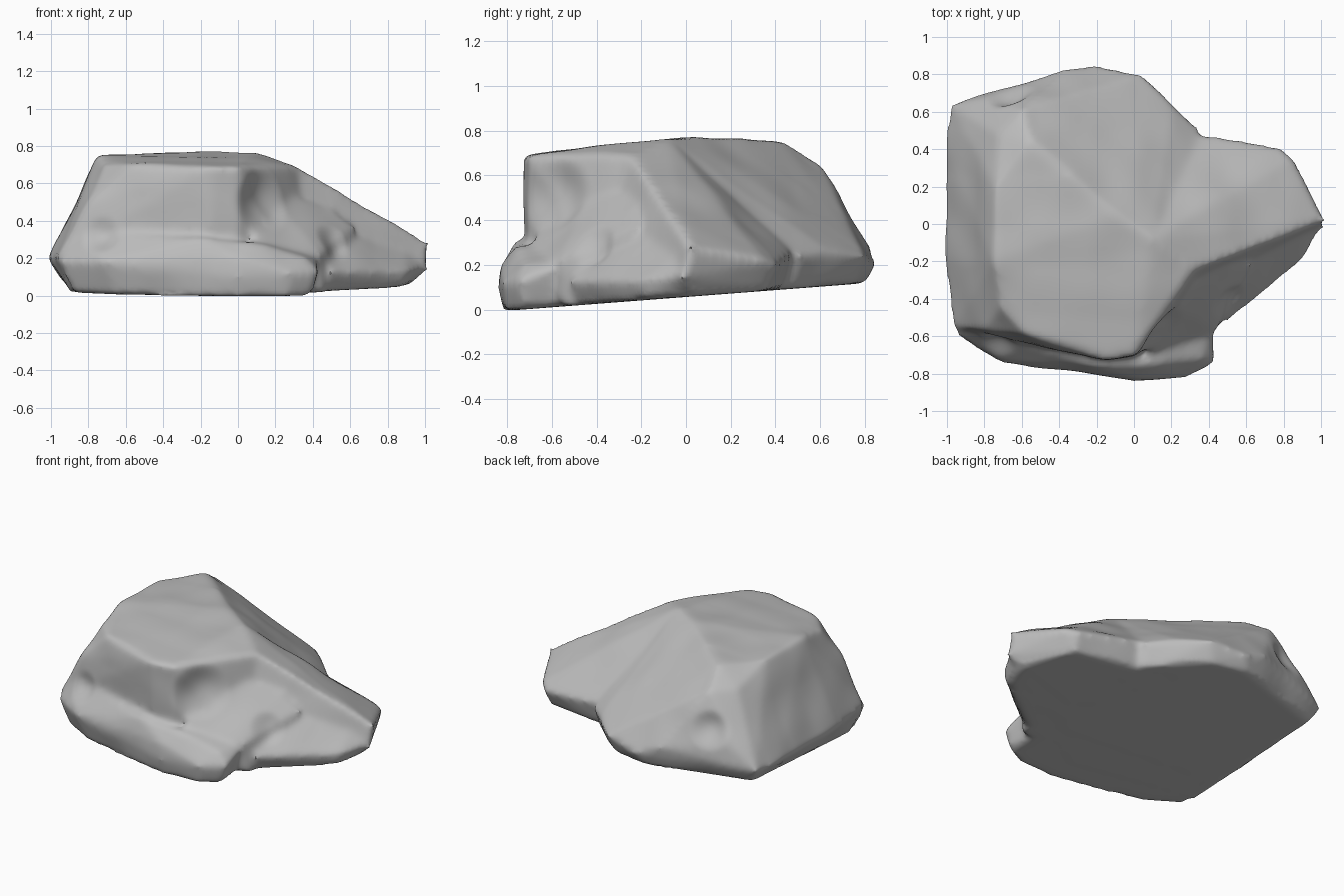
import bpy, bmesh
from mathutils import Vector, noise

cube = bpy.data.objects.get("Cube")
if cube:
    bpy.data.objects.remove(cube)


def base(x, y):
    """Point on the gently tilted flat underside."""
    return (x, y, -0.005 + 0.077 * (y + 0.8))


def add_hull(bm, points):
    """Add one chunk of stone as a closed convex hull."""
    verts = [bm.verts.new(p) for p in points]
    result = bmesh.ops.convex_hull(bm, input=verts)
    spare = set(result["geom_interior"]) | set(result["geom_unused"])
    bmesh.ops.delete(bm, geom=[v for v in spare if isinstance(v, bmesh.types.BMVert)],
                     context='VERTS')


# Main block: flat top, steep left side, long slope to the back
main_block = [
    base(-.92, .6), base(-.25, .8), base(0, .75), base(.2, .58), base(.32, .47),
    base(.4, -.4), base(0, -.66), base(-.9, -.5),
    (-.99, .64, .2), (-.8, .67, .35), (-.38, .82, .28), (-.2, .85, .2),
    (.04, .8, .24), (.21, .63, .27), (.34, .52, .24),
    (-1.01, .4, .2), (-1.01, -.2, .2), (-.97, -.56, .2),
    (-.6, .61, .65), (-.55, .44, .75), (-.73, .48, .65), (-.74, .2, .74),
    (-.75, -.2, .75), (-.72, -.45, .7), (-.8, -.57, .5),
    (-.58, -.59, .7), (-.15, -.73, .69), (0, -.71, .69),
    (-.1, .05, .775), (.1, -.08, .765), (.32, -.25, .69), (.3, -.3, .25),
    (0, -.7, .25), (-.15, -.72, .3),
]

# Pointed tongue running down to the left side
tongue = [
    base(.1, .46), base(.45, .41), base(.78, .36), base(.92, .05), base(.85, -.1),
    base(.45, -.35),
    (.1, .5, .3), (.46, .46, .24), (.79, .41, .2), (.85, .35, .22),
    (1.02, .02, .28), (1.02, -.02, .14), (.62, -.2, .28), (.42, -.32, .3),
    (.1, -.08, .765), (.32, -.25, .69), (.46, -.19, .61), (.6, -.15, .5),
]

# Low toe below the tongue
toe = [
    base(.46, -.49), base(.87, -.18), base(.92, .0), base(.3, -.2),
    (.5, -.53, .13), (.9, -.2, .13), (1, -.03, .16), (.9, -.06, .24),
    (.62, -.22, .31), (.4, -.42, .3), (.35, -.2, .3),
]

# Low shelf along the front
shelf = [
    base(.39, -.73), base(.26, -.8), base(0, -.82), base(-.65, -.7),
    base(-.88, -.57), base(.35, -.4), base(-.8, -.3),
    (.43, -.74, .13), (.28, -.82, .12), (0, -.84, .1), (0, -.83, .2),
    (-.3, -.79, .2), (-.5, -.74, .22), (-.71, -.74, .18), (-.96, -.59, .18),
    (-.8, -.6, .34), (-.2, -.76, .31), (.1, -.75, .28), (.36, -.72, .2),
    (.42, -.5, .22),
]

# Sloping fill in the recess between shelf and tongue
recess = [
    base(.1, -.5), base(.45, -.55), base(.6, -.2),
    (.02, -.63, .4), (.15, -.42, .58), (.5, -.24, .46), (.62, -.22, .36),
    (.44, -.56, .22), (.1, -.7, .28), (.2, -.2, .5),
]

bm = bmesh.new()
for chunk in (main_block, tongue, toe, shelf, recess):
    add_hull(bm, chunk)
bmesh.ops.recalc_face_normals(bm, faces=bm.faces)
mesh = bpy.data.meshes.new("boulder")
bm.to_mesh(mesh)
bm.free()
boulder = bpy.data.objects.new("boulder", mesh)
bpy.context.collection.objects.link(boulder)
bpy.context.view_layer.objects.active = boulder
boulder.select_set(True)

# Fuse the chunks and wear the edges down
fuse = boulder.modifiers.new("fuse", 'REMESH')
fuse.mode = 'VOXEL'
fuse.voxel_size = 0.02
wear = boulder.modifiers.new("wear", 'SMOOTH')
wear.factor = 0.5
wear.iterations = 10
for name in ("fuse", "wear"):
    bpy.ops.object.modifier_apply(modifier=name)

# Weathered unevenness everywhere except the flat underside
for v in boulder.data.vertices:
    if v.normal.z > -0.7:
        v.co += v.normal * 0.012 * noise.noise(v.co * 4)

# Worn hollows: centre, radius, inward push
hollows = [((-.74, -.66, .33), .12, (.01, .03, -.01)),
           ((.1, -.56, .5), .2, (-.04, .05, 0)),
           ((.5, -.4, .28), .12, (-.01, .03, -.01)),
           ((-.66, .68, .42), .14, (.01, -.04, 0))]
for centre, radius, push in hollows:
    for v in boulder.data.vertices:
        d = (v.co - Vector(centre)).length / radius
        if d < 1:
            v.co += Vector(push) * (1 - d * d) ** 2

stone = bpy.data.materials.new("grey stone")
stone.use_nodes = True
colour = (0.5, 0.5, 0.5, 1)
stone.diffuse_color = colour
stone.node_tree.nodes["Principled BSDF"].inputs["Base Color"].default_value = colour
boulder.data.materials.append(stone)
bpy.ops.object.shade_smooth_by_angle(angle=0.9)
